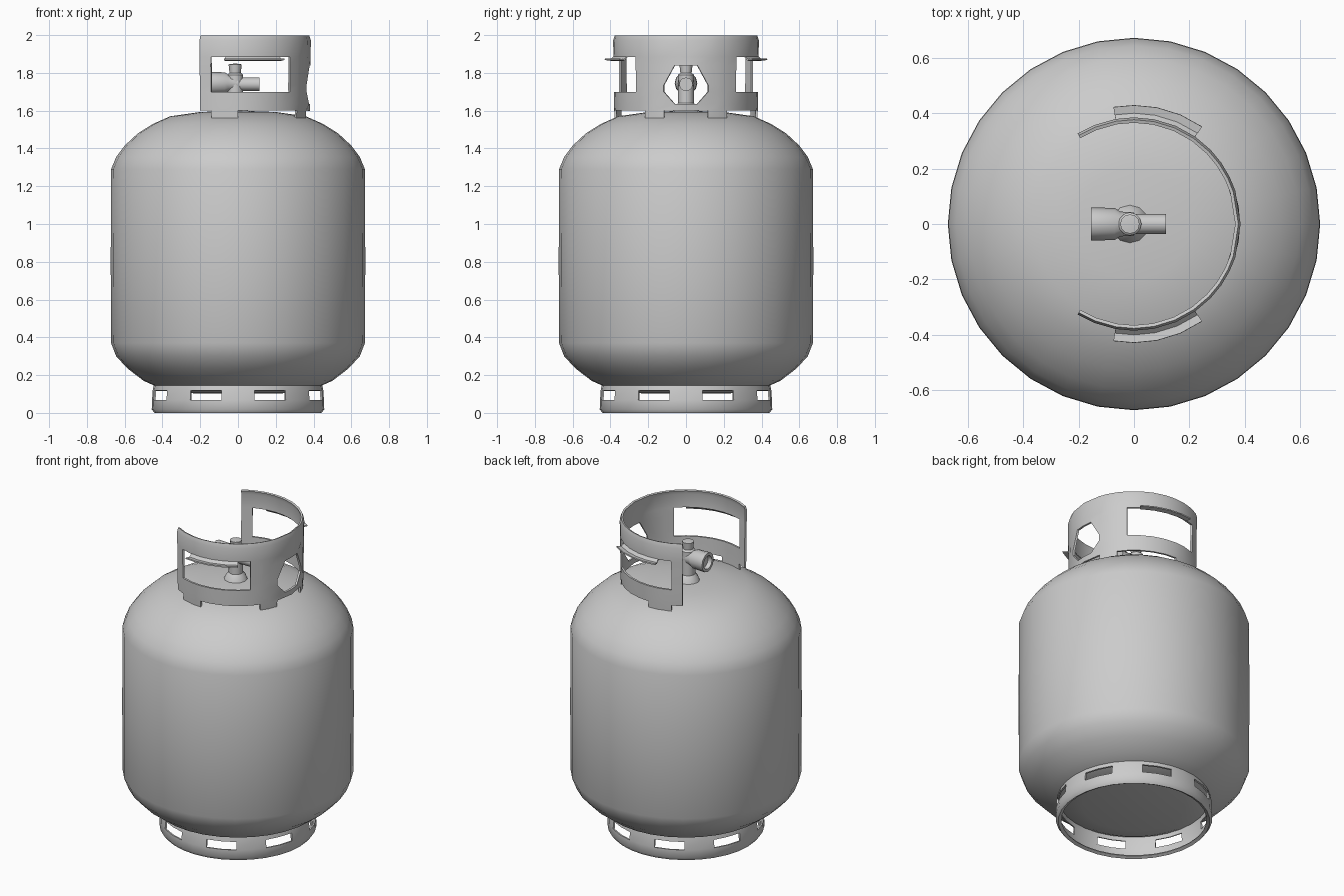
import bpy, bmesh, math
from mathutils import Matrix, Vector

if "Cube" in bpy.data.objects:
    bpy.data.objects.remove(bpy.data.objects["Cube"])


def finish(name, bm, thickness=0.0, angle=40):
    bmesh.ops.remove_doubles(bm, verts=bm.verts, dist=1e-4)
    bmesh.ops.recalc_face_normals(bm, faces=bm.faces)
    mesh = bpy.data.meshes.new(name)
    bm.to_mesh(mesh)
    bm.free()
    ob = bpy.data.objects.new(name, mesh)
    bpy.context.collection.objects.link(ob)
    if thickness:
        mod = ob.modifiers.new("thickness", 'SOLIDIFY')
        mod.thickness = thickness
        mod.offset = 0
    bpy.ops.object.select_all(action='DESELECT')
    ob.select_set(True)
    bpy.context.view_layer.objects.active = ob
    if thickness:
        bpy.ops.object.modifier_apply(modifier="thickness")
    bpy.ops.object.shade_smooth_by_angle(angle=math.radians(angle))
    return ob


def sheet(name, angles, profile, keep=lambda i, j: True, warp=lambda a, z: a,
          thickness=0.0, matrix=Matrix(), crease=40):
    """Sweep an (r, z) profile through the angles, skipping cells that are cut out."""
    bm = bmesh.new()
    grid = []
    for a in angles:
        col = []
        for r, z in profile:
            t = math.radians(warp(a, z))
            col.append(bm.verts.new(matrix @ Vector((r * math.cos(t), r * math.sin(t), z))))
        grid.append(col)
    for i in range(len(angles) - 1):
        for j in range(len(profile) - 1):
            if keep(i, j):
                bm.faces.new((grid[i][j], grid[i + 1][j], grid[i + 1][j + 1], grid[i][j + 1]))
    bmesh.ops.dissolve_degenerate(bm, dist=1e-5, edges=bm.edges)
    loose = [v for v in bm.verts if not v.link_faces]
    bmesh.ops.delete(bm, geom=loose, context='VERTS')
    return finish(name, bm, thickness, crease)


def circle(n):
    return [360 * k / n for k in range(n + 1)]


# Tank body
sheet("tank_body", circle(32), [
    (0, 0.10), (0.30, 0.105), (0.40, 0.125), (0.50, 0.17), (0.585, 0.235), (0.645, 0.30),
    (0.672, 0.37), (0.674, 0.80), (0.672, 1.29), (0.645, 1.355), (0.60, 1.415), (0.53, 1.48),
    (0.45, 1.53), (0.36, 1.57), (0.20, 1.593), (0, 1.60)])

# Foot ring with eight windows and a rolled lower edge
sheet("foot_ring", circle(32),
      [(0.425, 0.012), (0.44, 0.003), (0.452, 0.02), (0.45, 0.068), (0.447, 0.118), (0.44, 0.15)],
      keep=lambda i, j: not (j == 3 and i % 4 in (1, 2)), thickness=0.01)

# Collar: open at the back of the valve, two hand holes and one hexagonal hole
half = [18, 26, 35, 44, 55, 67, 79, 90, 100, 112, 122]
angles = [-a for a in reversed(half)] + [0] + half
levels = [1.55, 1.60, 1.635, 1.70, 1.735, 1.84, 1.885, 1.97, 1.995]
radii = [0.372, 0.374, 0.375, 0.376, 0.376, 0.378, 0.378, 0.38, 0.372]


def collar_keep(i, j):
    mid = abs(angles[i] + angles[i + 1]) / 2
    z = (levels[j] + levels[j + 1]) / 2
    if z < 1.60:                                   # feet
        return 90 < mid < 112 or 18 < mid < 35
    if mid < 18:                                   # hexagonal hole
        return not 1.635 < z < 1.84
    return not (44 < mid < 112 and 1.70 < z < 1.885)   # hand holes


sheet("collar", angles, list(zip(radii, levels)), collar_keep,
      lambda a, z: a / 2 if abs(a) == 18 and z in (1.635, 1.84) else a, thickness=0.012)

# Outward lips above the hand holes
for side, label in ((1, "back"), (-1, "front")):
    sheet("handle_lip_" + label, [side * a for a in (55, 67, 79, 90, 100)],
          [(0.375, 1.89), (0.40, 1.868), (0.43, 1.872)], thickness=0.008)

# Valve: upright stem, outlet towards -x, small port towards +x
sheet("valve_stem", circle(12), [
    (0, 1.58), (0.075, 1.58), (0.06, 1.62), (0.042, 1.64), (0.042, 1.79), (0.03, 1.80),
    (0.035, 1.845), (0, 1.85)], matrix=Matrix.Translation((-0.015, 0, 0)))
to_left = Matrix.Translation((0, 0, 1.745)) @ Matrix.Rotation(-math.pi / 2, 4, 'Y')
to_right = Matrix.Translation((0, 0, 1.74)) @ Matrix.Rotation(math.pi / 2, 4, 'Y')
sheet("valve_outlet", circle(12), [
    (0, 0), (0.042, 0), (0.045, 0.05), (0.058, 0.07), (0.06, 0.155), (0.042, 0.155),
    (0.038, 0.13), (0, 0.13)], matrix=to_left)
sheet("valve_port", circle(12), [(0, 0), (0.036, 0), (0.036, 0.115), (0, 0.115)], matrix=to_right)
